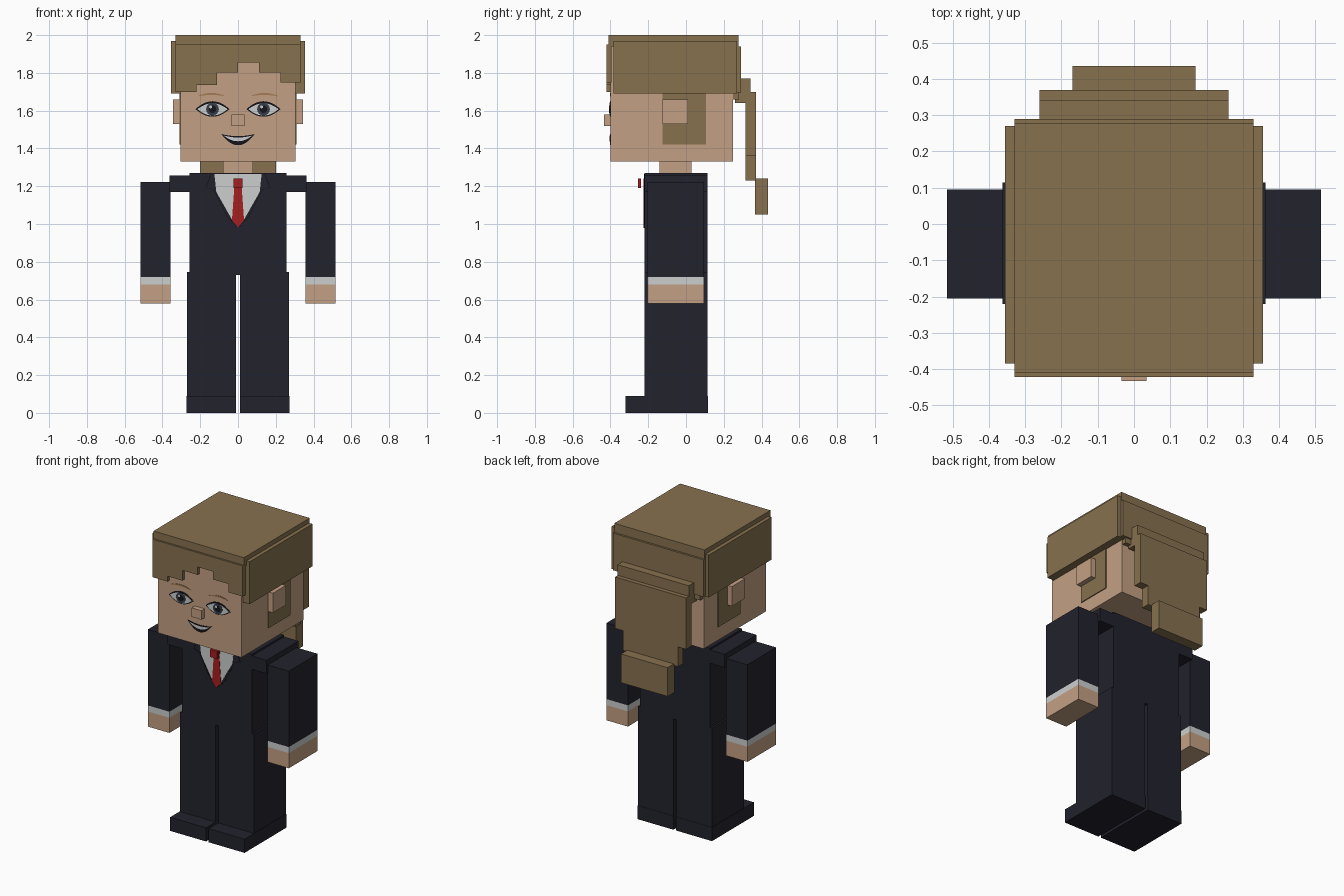
import bpy, bmesh, math

if "Cube" in bpy.data.objects:
    bpy.data.objects.remove(bpy.data.objects["Cube"], do_unlink=True)


def material(name, *rgb):
    lin = [(c / 255 / 12.92) if c < 11 else ((c / 255 + 0.055) / 1.055) ** 2.4 for c in rgb]
    m = bpy.data.materials.new(name)
    m.use_nodes = True
    m.diffuse_color = (*lin, 1)
    m.node_tree.nodes["Principled BSDF"].inputs["Base Color"].default_value = (*lin, 1)
    return m


HAIR = material("hair_brown", 135, 113, 79)
SKIN = material("skin", 196, 160, 131)
SUIT = material("suit_navy", 34, 34, 45)
WHITE = material("shirt_white", 204, 207, 206)
RED = material("tie_red", 165, 30, 32)
BLACK = material("line_black", 20, 20, 25)
IRIS = material("iris_grey", 55, 60, 72)
BROW = material("brow_brown", 165, 122, 85)


def plate(name, points, y0, y1, mat):
    """Prism from a front-facing (x, z) outline between two depths."""
    bm = bmesh.new()
    face = bm.faces.new([bm.verts.new((x, y0, z)) for x, z in points])
    ext = bmesh.ops.extrude_face_region(bm, geom=[face])
    for v in ext["geom"]:
        if isinstance(v, bmesh.types.BMVert):
            v.co.y = y1
    bmesh.ops.recalc_face_normals(bm, faces=bm.faces)
    mesh = bpy.data.meshes.new(name)
    bm.to_mesh(mesh)
    bm.free()
    mesh.materials.append(mat)
    obj = bpy.data.objects.new(name, mesh)
    bpy.context.collection.objects.link(obj)
    return obj


def box(name, x, y, z, mat):
    return plate(name, [(x[0], z[0]), (x[1], z[0]), (x[1], z[1]), (x[0], z[1])], y[0], y[1], mat)


def wide(name, half, y, z, mat):
    return box(name, (-half, half), y, z, mat)


def pair(name, x, y, z, mat):
    box("left_" + name, x, y, z, mat)
    box("right_" + name, (-x[1], -x[0]), y, z, mat)


def arc(cx, z, half, rise, n=12):
    """Parabolic arc points from left to right."""
    ts = [2 * i / n - 1 for i in range(n + 1)]
    return [(cx + half * t, z + rise * (1 - t * t)) for t in ts]


def lens(cx, z, half, top, bottom):
    return arc(cx, z, half, top) + arc(cx, z, half, -bottom)[-2:0:-1]


def disc(cx, z, r, n=16):
    return [(cx + r * math.cos(a), z + r * math.sin(a))
            for a in (2 * math.pi * i / n for i in range(n))]


# Legs and shoes
BODY_Y = (-0.22, 0.115)
pair("leg", (0.01, 0.27), BODY_Y, (0.09, 0.745), SUIT)
pair("shoe", (0.01, 0.272), (-0.32, 0.117), (0, 0.09), SUIT)

# Torso, shoulders, arms
wide("torso", 0.257, BODY_Y, (0.73, 1.27), SUIT)
pair("shoulder", (0.25, 0.362), BODY_Y, (1.17, 1.258), SUIT)
ARM_X, ARM_Y = (0.358, 0.515), (-0.205, 0.095)
pair("sleeve", ARM_X, ARM_Y, (0.72, 1.222), SUIT)
pair("cuff", ARM_X, ARM_Y, (0.68, 0.72), WHITE)
pair("hand", ARM_X, ARM_Y, (0.58, 0.68), SKIN)

# Shirt front, tie and lapel edges
half_v = [(0.125, 1.265), (0.115, 1.17), (0.03, 1.02)]
plate("shirt_front", half_v + [(0, 0.985)] + [(-x, z) for x, z in half_v[::-1]],
      -0.222, -0.218, WHITE)
plate("tie", [(-0.025, 1.24), (0.025, 1.24), (0.02, 1.19), (0.032, 1.02),
              (0, 0.98), (-0.032, 1.02), (-0.02, 1.19)], -0.225, -0.22, RED)
wide("tie_knot", 0.025, (-0.255, -0.237), (1.19, 1.24), RED)
edge = [(0.145, 1.265), (0.172, 1.195), (0.13, 1.18), (0.06, 1.04), (0.01, 0.985)]
for side, s in (("left", 1), ("right", -1)):
    outline = [(s * x, z) for x, z in edge] + [(s * (x - 0.006), z) for x, z in edge[::-1]]
    plate(side + "_lapel_line", outline, -0.2215, -0.218, BLACK)

# Neck and head
wide("neck", 0.08, (-0.14, 0.03), (1.26, 1.34), SKIN)
wide("head", 0.305, (-0.40, 0.25), (1.33, 1.945), SKIN)
wide("nose", 0.035, (-0.433, -0.39), (1.52, 1.58), SKIN)
pair("sideburn", (0.30, 0.311), (-0.125, 0.105), (1.42, 1.70), HAIR)
pair("ear", (0.30, 0.343), (-0.125, 0.01), (1.53, 1.66), SKIN)

# Hair cap, fringe and panels
wide("hair_cap", 0.33, (-0.41, 0.277), (1.94, 2.0), HAIR)
pair("hair_side", (0.30, 0.355), (-0.385, 0.27), (1.69, 1.97), HAIR)
plate("fringe", [(-0.33, 1.95), (-0.33, 1.70), (-0.22, 1.70), (-0.22, 1.735),
                 (-0.112, 1.735), (-0.112, 1.803), (0, 1.803), (0, 1.855),
                 (0.112, 1.855), (0.112, 1.803), (0.225, 1.803), (0.225, 1.748),
                 (0.33, 1.748), (0.33, 1.95)], -0.422, -0.395, HAIR)
wide("hair_back", 0.33, (0.245, 0.29), (1.695, 1.94), HAIR)
wide("hair_back_step", 0.30, (0.24, 0.28), (1.66, 1.72), HAIR)

# Ponytail
wide("ponytail_top", 0.26, (0.26, 0.342), (1.64, 1.77), HAIR)
wide("ponytail_middle", 0.26, (0.315, 0.37), (1.36, 1.70), HAIR)
wide("ponytail_lower", 0.20, (0.315, 0.37), (1.23, 1.36), HAIR)
wide("ponytail_end", 0.17, (0.365, 0.435), (1.05, 1.24), HAIR)

# Eyes and brows, layered as thin plates
for side, s in (("left", 1), ("right", -1)):
    cx, z = s * 0.135, 1.608
    plate(side + "_eye_line", lens(cx, z, 0.09, 0.042, 0.04), -0.402, -0.398, BLACK)
    plate(side + "_eye_white", lens(cx, z, 0.08, 0.031, 0.034), -0.404, -0.40, WHITE)
    plate(side + "_iris", disc(cx, z, 0.034), -0.406, -0.40, IRIS)
    plate(side + "_pupil", disc(cx, z, 0.02), -0.407, -0.40, BLACK)
    plate(side + "_glint", disc(cx - 0.01, z + 0.012, 0.008, 8), -0.408, -0.40, WHITE)
    brow = arc(cx + s * 0.005, 1.678, 0.072, 0.016) + arc(cx + s * 0.005, 1.676, 0.072, 0.007)[::-1]
    plate(side + "_brow", brow, -0.402, -0.398, BROW)

# Smiling mouth
plate("mouth", arc(0, 1.477, 0.09, -0.012) + arc(0, 1.472, 0.085, -0.055)[::-1],
      -0.402, -0.398, BLACK)
plate("teeth", arc(0, 1.468, 0.073, -0.01) + arc(0, 1.464, 0.07, -0.026)[::-1],
      -0.404, -0.40, WHITE)
